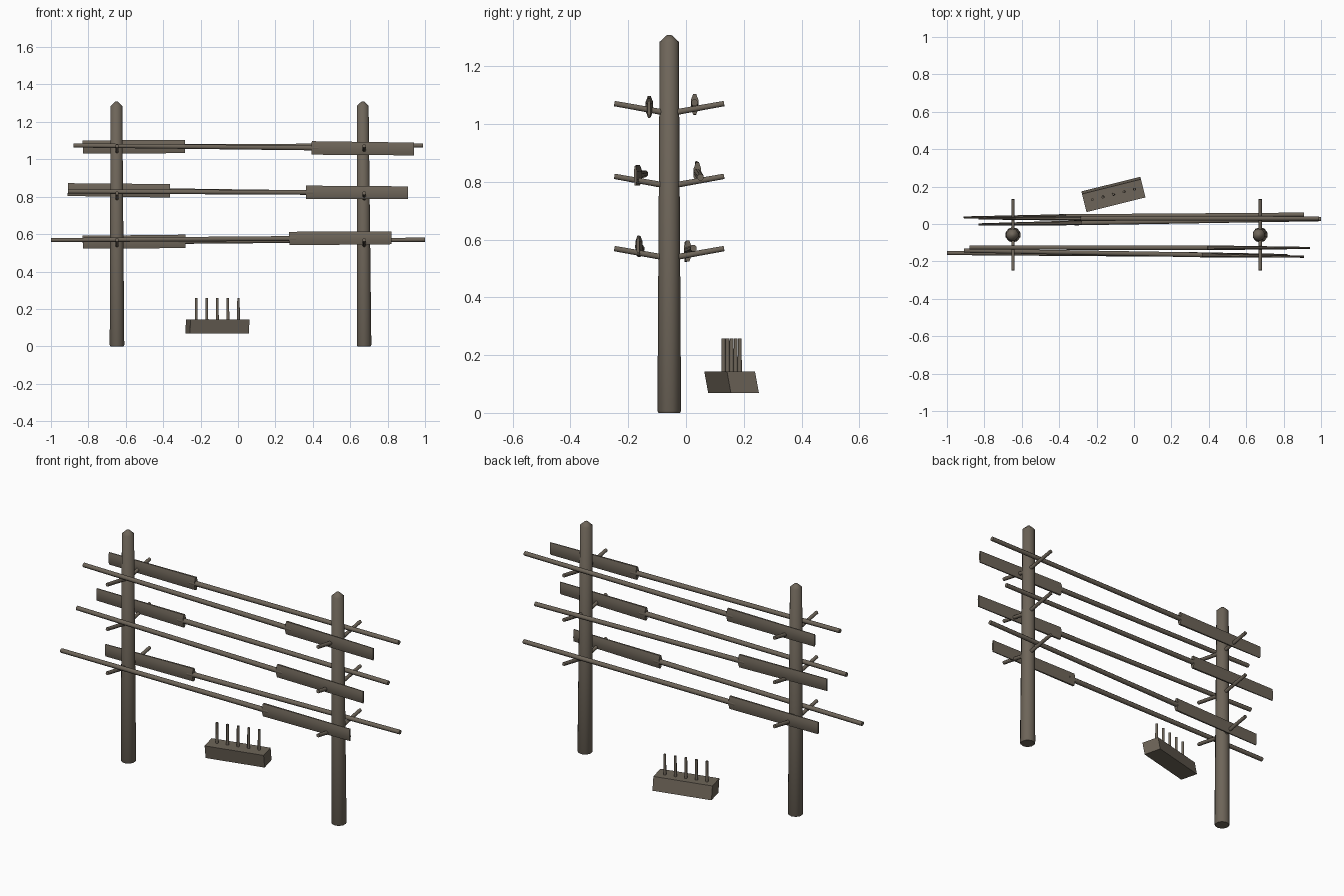
import bpy, bmesh, math
from mathutils import Vector

if "Cube" in bpy.data.objects:
    bpy.data.objects.remove(bpy.data.objects["Cube"])

wood = bpy.data.materials.new("weathered_wood")
wood.diffuse_color = (0.155, 0.13, 0.10, 1)
wood.use_nodes = True
wood.node_tree.nodes["Principled BSDF"].inputs["Base Color"].default_value = wood.diffuse_color


def finish(name, bm, angle=40):
    bmesh.ops.recalc_face_normals(bm, faces=bm.faces)
    me = bpy.data.meshes.new(name)
    bm.to_mesh(me)
    bm.free()
    me.materials.append(wood)
    ob = bpy.data.objects.new(name, me)
    bpy.context.collection.objects.link(ob)
    bpy.ops.object.select_all(action='DESELECT')
    ob.select_set(True)
    bpy.context.view_layer.objects.active = ob
    bpy.ops.object.shade_smooth_by_angle(angle=math.radians(angle))
    return ob


def loft(name, rings, sides=8, angle=50):
    """Skin elliptical rings (centre, side radius, up radius) along a path."""
    bm = bmesh.new()
    axis = (Vector(rings[-1][0]) - Vector(rings[0][0])).normalized()
    ref = Vector((0, 0, 1)) if abs(axis.z) < 0.9 else Vector((0, 1, 0))
    side = axis.cross(ref).normalized()
    up = side.cross(axis)
    loops = []
    for c, rs, ru in rings:
        loops.append([bm.verts.new(Vector(c)
                      + side * rs * math.cos(math.tau * (i + .5) / sides)
                      + up * ru * math.sin(math.tau * (i + .5) / sides))
                      for i in range(sides)])
    for a, b in zip(loops, loops[1:]):
        for i in range(sides):
            j = (i + 1) % sides
            bm.faces.new((a[i], a[j], b[j], b[i]))
    bm.faces.new(loops[0])
    bm.faces.new(loops[-1])
    return finish(name, bm, angle)


# Two tapered posts with pointed tops, each with three pairs of raised pegs
POST_Y = -0.058
for label, xb, xt in (("left", -0.647, -0.650), ("right", 0.674, 0.667)):
    loft(label + "_post", [((xb, POST_Y, 0), 0.037, 0.037),
                           ((xb, POST_Y, 0.008), 0.041, 0.041),
                           ((xt, POST_Y, 1.285), 0.033, 0.033),
                           ((xt, POST_Y, 1.308), 0.008, 0.008)], 10)
    xp = -0.647 if label == "left" else 0.675
    for level, z in enumerate((0.535, 0.785, 1.037)):
        for s, direction in ((-1, "front"), (1, "back")):
            loft(f"{label}_{direction}_peg_{level}",
                 [((xp, POST_Y, z), 0.010, 0.011),
                  ((xp, POST_Y + s * 0.19, z + 0.034), 0.010, 0.010)])

# Six oars: grip end and blade tip as (x, y, z)
oars = {
    "front_top": ((-0.88, -0.125, 1.074), (0.94, -0.128, 1.055)),
    "front_middle": ((-0.91, -0.142, 0.828), (0.91, -0.175, 0.821)),
    "front_bottom": ((-1.0, -0.155, 0.568), (0.82, -0.166, 0.580)),
    "back_top": ((0.99, 0.030, 1.074), (-0.83, 0.030, 1.066)),
    "back_middle": ((0.91, 0.050, 0.816), (-0.91, 0.035, 0.838)),
    "back_bottom": ((1.0, 0.026, 0.570), (-0.83, -0.002, 0.557)),
}
for label, (grip, tip) in oars.items():
    grip, tip = Vector(grip), Vector(tip)
    neck = grip.lerp(tip, 0.70)
    loft(label + "_oar_shaft", [(grip, 0.012, 0.012),
                                (grip.lerp(tip, 0.72), 0.014, 0.014)])
    loft(label + "_oar_blade", [(neck, 0.014, 0.039),
                                (tip, 0.006, 0.037)])

# Slanted wooden block, turned a little about the vertical
along = Vector((math.cos(math.radians(14)), math.sin(math.radians(14)), 0))
across = Vector((-along.y, along.x, 0))
centre = Vector((-0.11, 0.158, 0))
bm = bmesh.new()
bmesh.ops.create_cube(bm, size=1)
for v in bm.verts:
    lean = 0.007 if v.co.z < 0 else -0.007
    z = 0.068 if v.co.z < 0 else 0.143
    v.co = centre + along * v.co.x * 0.325 + across * (v.co.y * 0.10 + lean) + Vector((0, 0, z))
finish("block", bm, 40)

# Row of five upright pins on the block
for i in range(5):
    p = centre + along * (i - 2) * 0.058
    loft(f"pin_{i}", [(p + Vector((0, 0, 0.12)), 0.008, 0.008),
                      (p + Vector((0, 0, 0.258)), 0.007, 0.007)])
